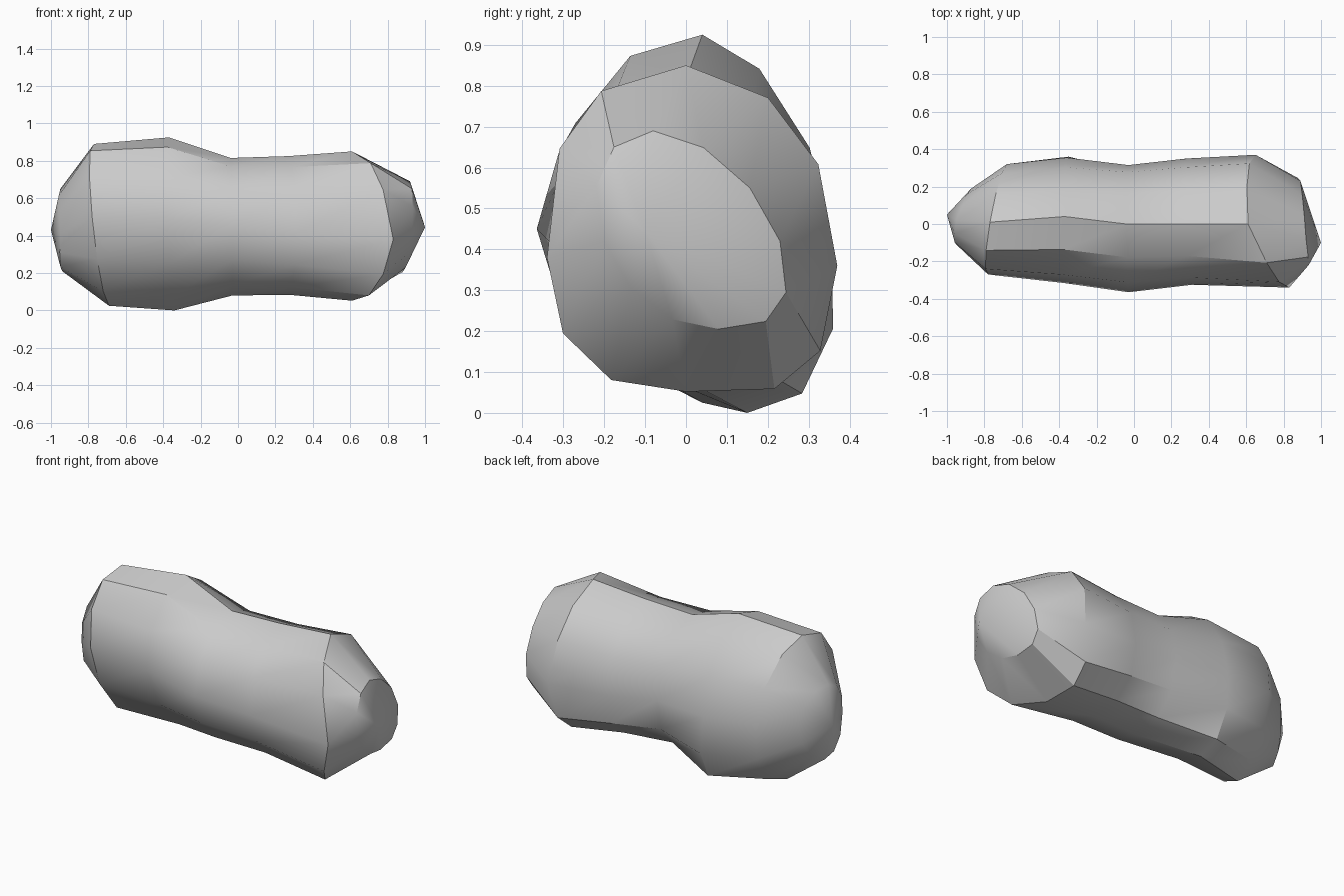
import bpy, bmesh, math
from mathutils import Vector

if "Cube" in bpy.data.objects:
    bpy.data.objects.remove(bpy.data.objects["Cube"])

# Each ring: top, back, bottom and front points of the cross-section,
# then roundness of the four quarters (lower is boxier)
RINGS = [
    ((-.95, .02, .65), (-.87, .19, .45), (-.94, .04, .21), (-.95, -.11, .42), (1, 1, 1, 1)),
    ((-.77, .01, .89), (-.68, .32, .45), (-.69, .04, .025), (-.78, -.27, .50), (1.05, 1, 1, .95)),
    ((-.37, .04, .925), (-.36, .355, .43), (-.34, .15, 0), (-.38, -.315, .49), (1.12, 1.02, 1, 1.06)),
    ((-.04, 0, .815), (-.03, .315, .42), (-.03, 0, .08), (-.03, -.365, .45), (1, .95, 1.03, 1)),
    ((.27, 0, .825), (.28, .35, .38), (.28, 0, .083), (.31, -.325, .41), (.95, .88, 1.03, .95)),
    ((.61, 0, .85), (.65, .37, .36), (.61, 0, .052), (.83, -.34, .38), (.86, .75, .92, .74)),
    ((.92, -.08, .69), (.89, .23, .42), (.88, .08, .205), (.93, -.20, .42), (1, .85, 1, .95)),
]
STEPS = 3

bm = bmesh.new()


def ring(spec):
    pts = [Vector(p) for p in spec[:4]]
    centre = sum(pts, Vector()) / 4
    verts = []
    for q in range(4):
        a, b = pts[q] - centre, pts[(q + 1) % 4] - centre
        k = spec[4][q]
        for i in range(STEPS):
            t = math.pi / 2 * i / STEPS
            verts.append(bm.verts.new(centre + a * math.cos(t) ** k + b * math.sin(t) ** k))
    return verts


def cap(loop, tip):
    v = bm.verts.new(tip)
    for i in range(len(loop)):
        bm.faces.new((loop[i], loop[(i + 1) % len(loop)], v))


# Skin the rings and close both pointed ends
loops = [ring(r) for r in RINGS]
for a, b in zip(loops, loops[1:]):
    n = len(a)
    for i in range(n):
        j = (i + 1) % n
        bm.faces.new((a[i], a[j], b[j], b[i]))
cap(loops[0], (-1, .05, .43))
cap(loops[-1], (1, -.1, .445))

bmesh.ops.recalc_face_normals(bm, faces=bm.faces[:])
mesh = bpy.data.meshes.new("lumpy_rock")
bm.to_mesh(mesh)
bm.free()
rock = bpy.data.objects.new("lumpy_rock", mesh)
bpy.context.collection.objects.link(rock)
bpy.context.view_layer.objects.active = rock
rock.select_set(True)
bpy.ops.object.shade_smooth_by_angle(angle=math.radians(32))
